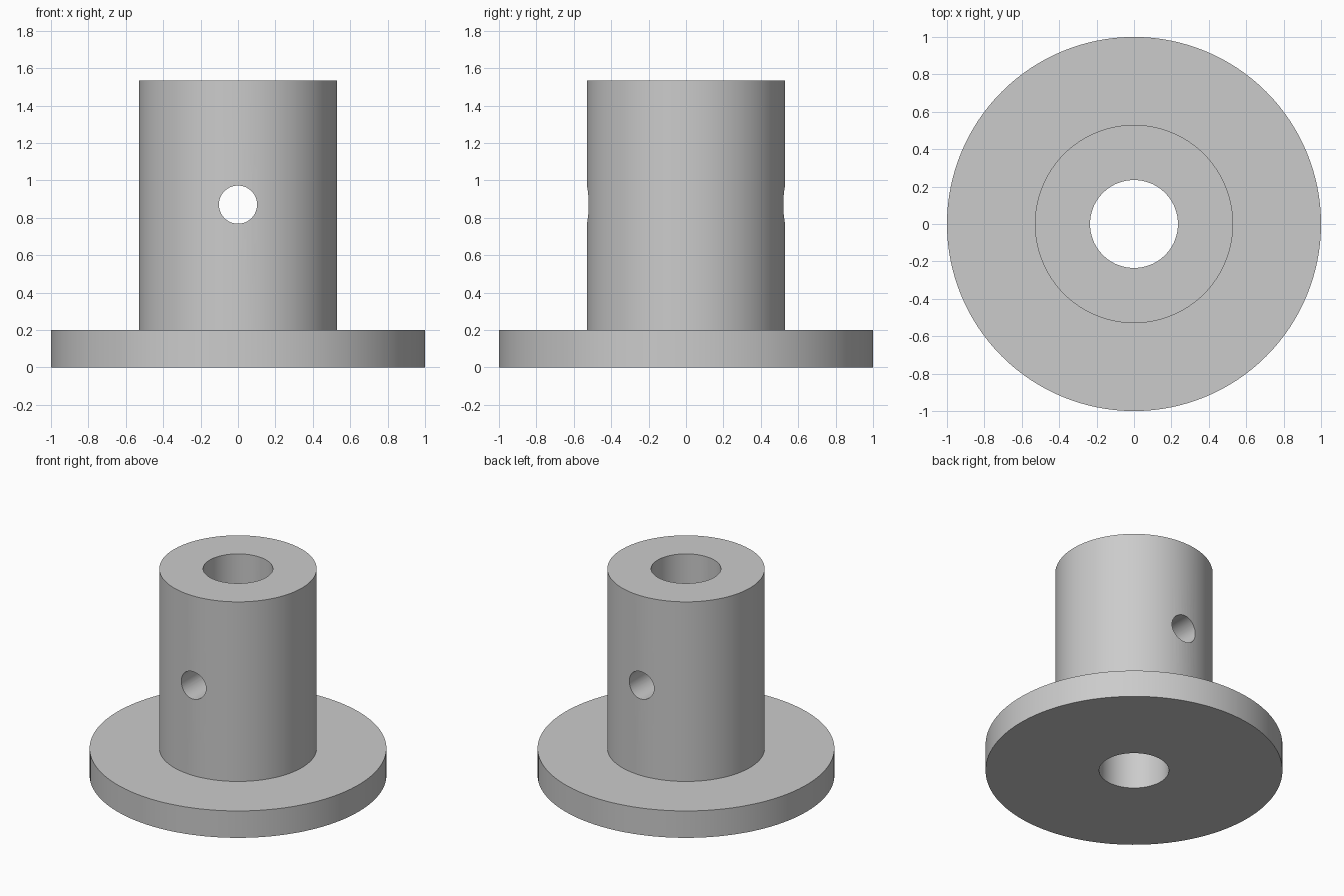
import bpy
import math

SEGMENTS = 128

cube = bpy.data.objects.get("Cube")
if cube:
    bpy.data.objects.remove(cube, do_unlink=True)

steel = bpy.data.materials.new("grey_metal")
steel.use_nodes = True
grey = (0.6, 0.6, 0.6, 1)
steel.diffuse_color = grey
steel.node_tree.nodes["Principled BSDF"].inputs["Base Color"].default_value = grey


def revolve(name, profile):
    """Turn a closed (radius, height) profile around the z axis."""
    count = len(profile)
    verts, faces = [], []
    for s in range(SEGMENTS):
        a = math.tau * s / SEGMENTS
        verts += [(r * math.cos(a), r * math.sin(a), z) for r, z in profile]
        n = (s + 1) % SEGMENTS
        for i in range(count):
            j = (i + 1) % count
            faces.append((s * count + i, n * count + i, n * count + j, s * count + j))
    mesh = bpy.data.meshes.new(name)
    mesh.from_pydata(verts, [], faces)
    mesh.materials.append(steel)
    obj = bpy.data.objects.new(name, mesh)
    bpy.context.collection.objects.link(obj)
    return obj


# Flange and hub in one turned piece with a central bore
BORE, HUB, FLANGE = 0.235, 0.53, 1.0
THICKNESS, HEIGHT = 0.2, 1.535
hub = revolve("flanged_hub", [(BORE, 0), (FLANGE, 0), (FLANGE, THICKNESS),
                              (HUB, THICKNESS), (HUB, HEIGHT), (BORE, HEIGHT)])

# Cross pin hole, front to back through both walls
bpy.ops.mesh.primitive_cylinder_add(vertices=64, radius=0.102, depth=1.6,
                                    location=(0, 0, 0.87),
                                    rotation=(math.pi / 2, 0, 0))
cutter = bpy.context.object
cutter.name = "pin_hole_cutter"
cutter.data.materials.append(steel)

cut = hub.modifiers.new("pin_hole", 'BOOLEAN')
cut.operation = 'DIFFERENCE'
cut.solver = 'EXACT'
cut.object = cutter

bpy.ops.object.select_all(action='DESELECT')
hub.select_set(True)
bpy.context.view_layer.objects.active = hub
bpy.ops.object.modifier_apply(modifier=cut.name)
bpy.data.objects.remove(cutter, do_unlink=True)

# Smooth walls, crisp rims
bpy.ops.object.shade_smooth_by_angle(angle=math.radians(30))
